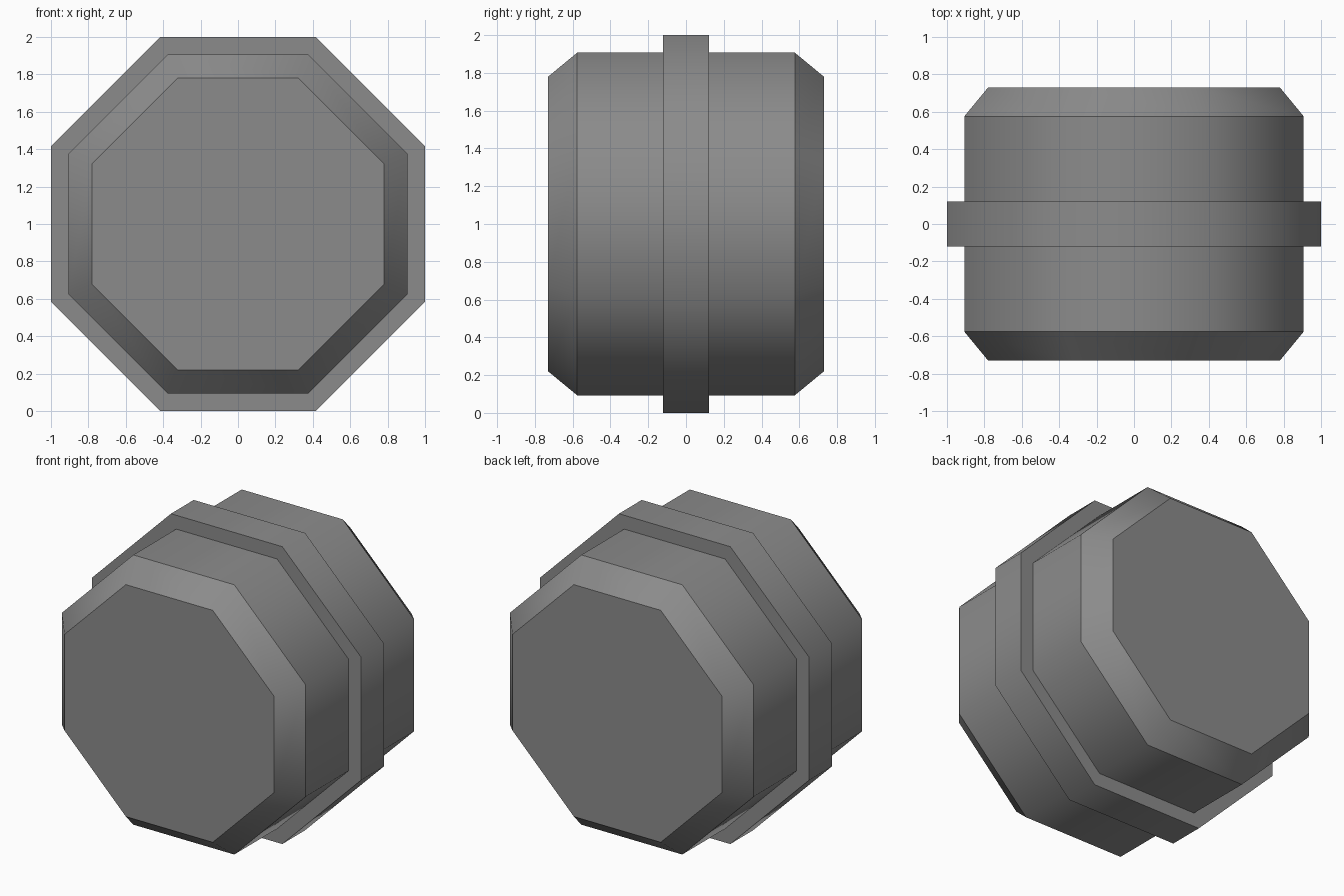
import bpy, bmesh, math

if "Cube" in bpy.data.objects:
    bpy.data.objects.remove(bpy.data.objects["Cube"])

SIDES = 8
CENTRE_Z = 1.0

grey = bpy.data.materials.new("mid grey")
grey.diffuse_color = (0.26, 0.26, 0.26, 1)
grey.use_nodes = True
grey.node_tree.nodes["Principled BSDF"].inputs["Base Color"].default_value = grey.diffuse_color


def octagon_lathe(name, profile):
    """Stack octagons along y from (y, apothem) pairs and cap both ends."""
    bm = bmesh.new()
    rings = []
    for y, apothem in profile:
        r = apothem / math.cos(math.pi / SIDES)
        angles = [(i + 0.5) * 2 * math.pi / SIDES for i in range(SIDES)]
        rings.append([bm.verts.new((r * math.cos(a), y, CENTRE_Z + r * math.sin(a)))
                      for a in angles])
    for a, b in zip(rings, rings[1:]):
        for i in range(SIDES):
            j = (i + 1) % SIDES
            bm.faces.new((a[i], a[j], b[j], b[i])).smooth = True
    bm.faces.new(rings[0])
    bm.faces.new(rings[-1])
    bmesh.ops.recalc_face_normals(bm, faces=bm.faces)
    # Edges around the rings stay crisp; edges along the length are smooth
    for e in bm.edges:
        if abs(e.verts[0].co.y - e.verts[1].co.y) < 1e-5:
            e.smooth = False
    mesh = bpy.data.meshes.new(name)
    bm.to_mesh(mesh)
    bm.free()
    mesh.materials.append(grey)
    obj = bpy.data.objects.new(name, mesh)
    bpy.context.collection.objects.link(obj)
    return obj


# Barrel with bevelled ends and a raised middle band, mirrored front to back
half = [(0.73, 0.78), (0.576, 0.907), (0.121, 0.907), (0.121, 1.0)]
profile = [(-y, a) for y, a in half] + half[::-1]
octagon_lathe("octagonal_barrel", profile)
